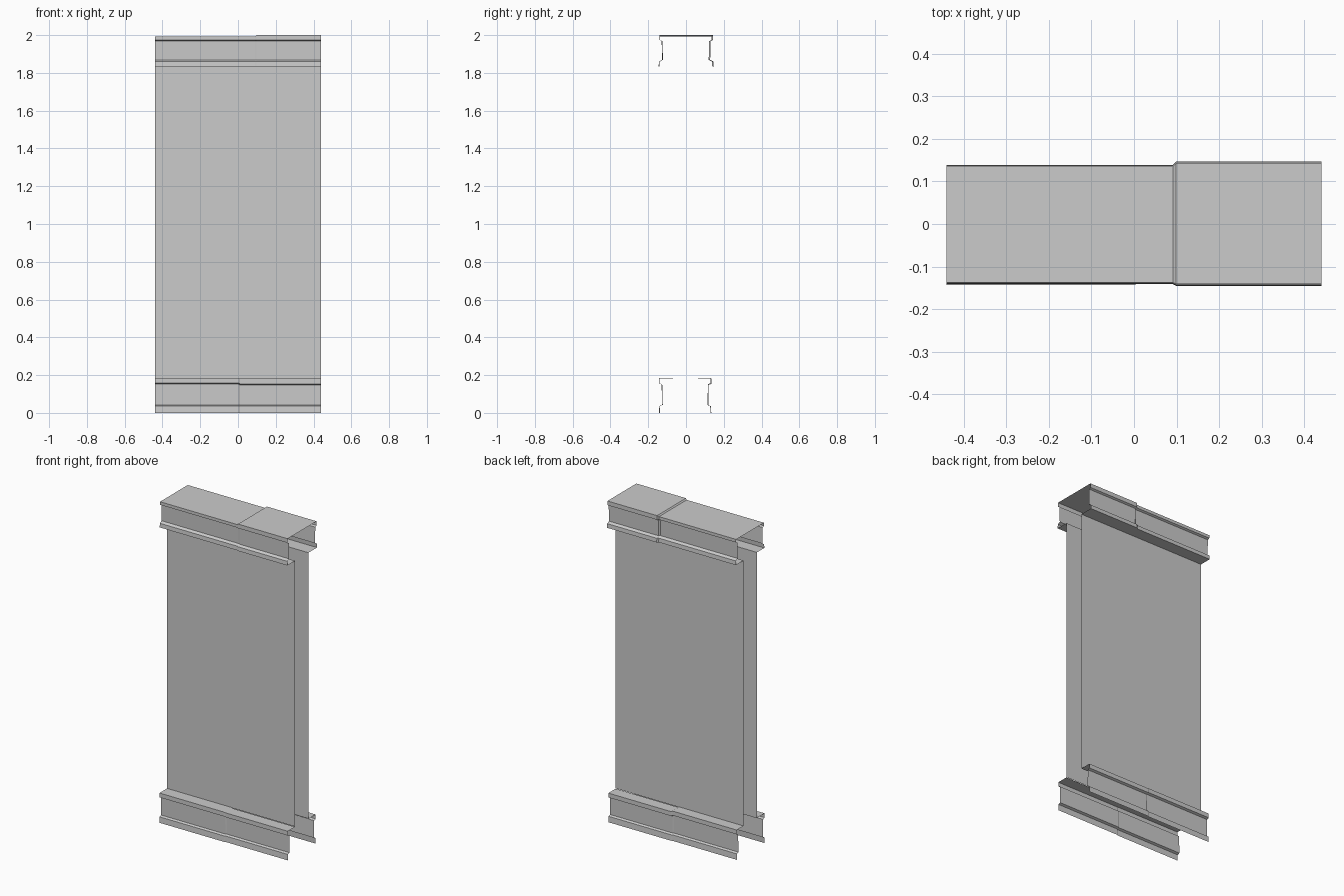
import bpy

if "Cube" in bpy.data.objects:
    bpy.data.objects.remove(bpy.data.objects["Cube"])

HALF = 0.44
FRONT_Y, BACK_Y = -0.068, 0.063   # wall sheet positions


def loft(name, sections):
    """Skin a list of (x, [(y, z), ...]) sections into an open sheet."""
    verts = [(x, y, z) for x, prof in sections for y, z in prof]
    n = len(sections[0][1])
    faces = []
    for s in range(len(sections) - 1):
        for i in range(n - 1):
            a = s * n + i
            faces.append((a, a + 1, a + n + 1, a + n))
    mesh = bpy.data.meshes.new(name)
    mesh.from_pydata(verts, [], faces)
    mesh.update()
    obj = bpy.data.objects.new(name, mesh)
    bpy.context.collection.objects.link(obj)
    return obj


def stepped(name, left, right, split):
    """Two trim pieces meeting at a narrow step."""
    return loft(name, [(-HALF, left), (split - 0.004, left),
                       (split + 0.004, right), (HALF, right)])


def cap_side(sign, wall, out, top):
    """Half of the top trim, from the wall up to the cap edge."""
    lip, neck, flange = out - 0.004, out - 0.016, out
    pts = [(flange, 1.835), (flange - 0.002, 1.86), (neck - 0.003, 1.869),
           (neck, 1.968), (lip, 1.974), (lip, top)]
    return [(wall, 1.835)] + [(sign * y, z) for y, z in pts]


def cap(front, back, top):
    return cap_side(-1, FRONT_Y, front, top) + cap_side(1, BACK_Y, back, top)[::-1]


def base(sign, wall, out, top):
    """Bottom trim, from the wall out and down to the floor."""
    pts = [(out, top), (out, top - 0.027), (out - 0.014, top - 0.033),
           (out - 0.016, 0.042), (out - 0.002, 0.036), (out, 0.0)]
    return [(wall, top)] + [(sign * y, z) for y, z in pts]


# Wall sheets
for name, y in (("front_wall", FRONT_Y), ("back_wall", BACK_Y)):
    loft(name, [(x, [(y, 0.183), (y, 1.835)]) for x in (-HALF, HALF)])

# Top trim with the cap
stepped("top_trim", cap(0.141, 0.139, 1.993), cap(0.145, 0.147, 2.0), 0.095)

# Bottom trims
stepped("front_base_trim", base(-1, FRONT_Y, 0.143, 0.185),
        base(-1, FRONT_Y, 0.139, 0.181), 0.006)
stepped("back_base_trim", base(1, BACK_Y, 0.130, 0.185),
        base(1, BACK_Y, 0.134, 0.181), 0.006)
